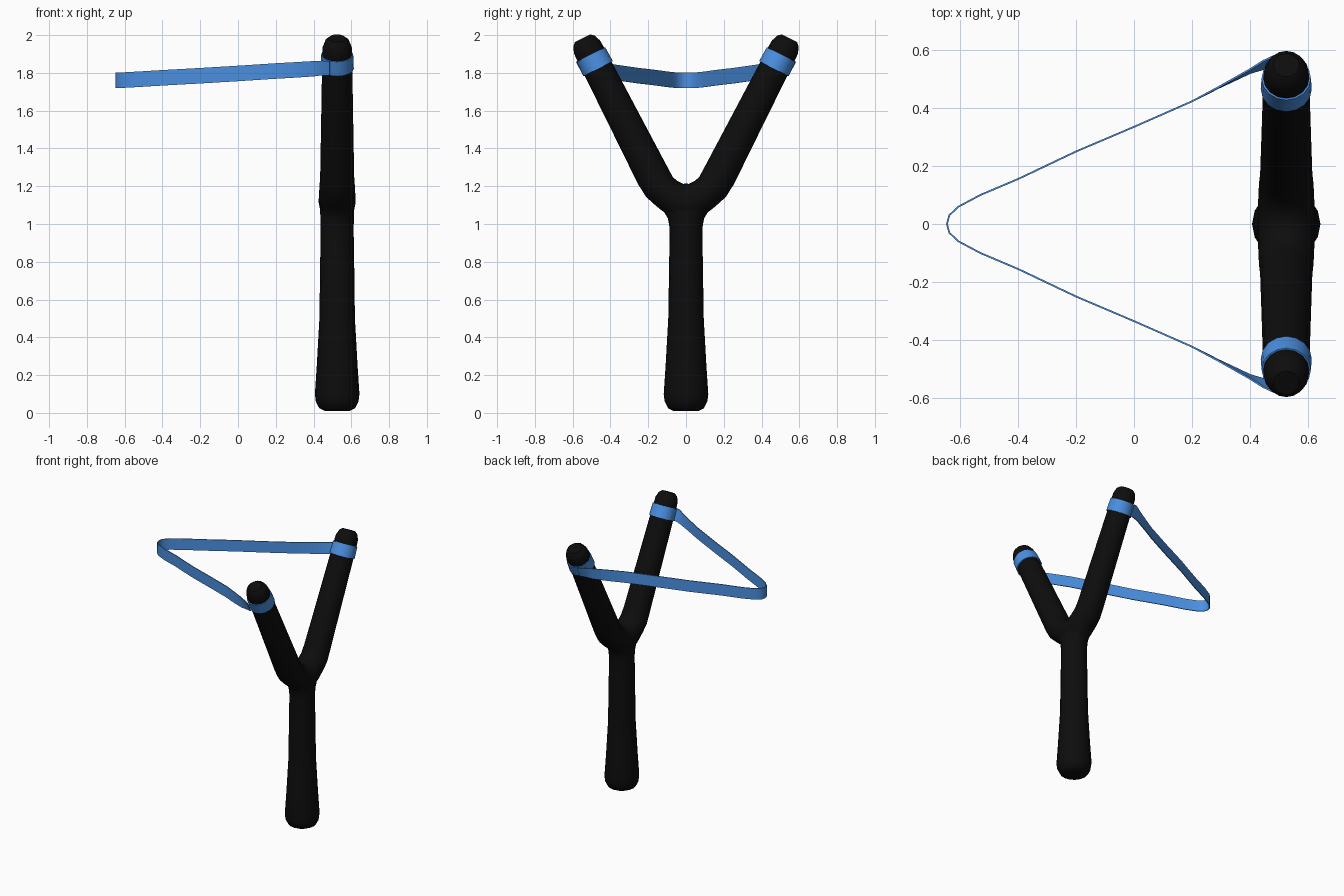
import bpy, bmesh, math
from mathutils import Vector

if "Cube" in bpy.data.objects:
    bpy.data.objects.remove(bpy.data.objects["Cube"])

X0 = 0.525          # frame plane
SIDES = 16
A = math.atan2(0.89, 0.455)   # direction of right arm in the y-z plane


def material(name, col):
    m = bpy.data.materials.new(name)
    m.diffuse_color = (*col, 1)
    m.use_nodes = True
    m.node_tree.nodes["Principled BSDF"].inputs["Base Color"].default_value = m.diffuse_color
    return m


BLACK = material("black", (0.004, 0.004, 0.004))
BLUE = material("blue", (0.07, 0.28, 0.76))


def loft(name, rings, mat, caps=True, closed=False):
    """Join equal-length closed rings of points into one skin."""
    bm = bmesh.new()
    vs = [[bm.verts.new(p) for p in r] for r in rings]
    pairs = list(zip(vs, vs[1:])) + ([(vs[-1], vs[0])] if closed else [])
    for a, b in pairs:
        n = len(a)
        for i in range(n):
            j = (i + 1) % n
            bm.faces.new((a[i], a[j], b[j], b[i]))
    if caps and not closed:
        bm.faces.new(vs[0])
        bm.faces.new(vs[-1])
    bmesh.ops.recalc_face_normals(bm, faces=bm.faces)
    me = bpy.data.meshes.new(name)
    bm.to_mesh(me)
    bm.free()
    me.materials.append(mat)
    ob = bpy.data.objects.new(name, me)
    bpy.context.collection.objects.link(ob)
    return ob


def ring(y, z, ang, rx, rn):
    """Ellipse across a path running at angle ang in the y-z plane."""
    pts = []
    for i in range(SIDES):
        t = 2 * math.pi * i / SIDES
        s = rn * math.sin(t)
        pts.append((X0 + rx * math.cos(t), y + s * math.sin(ang), z - s * math.cos(ang)))
    return pts


def smooth(ob, deg=40):
    bpy.ops.object.select_all(action='DESELECT')
    ob.select_set(True)
    bpy.context.view_layer.objects.active = ob
    bpy.ops.object.shade_smooth_by_angle(angle=math.radians(deg))


# handle: flared grip, slightly widened where it meets the fork
handle_profile = [(0.01, .065, .065), (.025, .095, .095), (.06, .113, .113), (.1, .118, .118),
                  (.25, .108, .108), (.5, .094, .094), (.8, .09, .089), (.98, .087, .087),
                  (1.03, .089, .096), (1.065, .09, .117), (1.11, .09, .13)]
frame = loft("frame", [ring(0, z, math.pi / 2, rx, ry) for z, rx, ry in handle_profile], BLACK)

# fork: one U-shaped sweep, right half mirrored to the left
half = [(.05, 1.125, math.radians(22), .098, .094), (.1, 1.16, math.radians(40), .096, .087),
        (.14, 1.195, math.radians(54), .094, .088)]
for t, r in [(.03, .09), (.35, .085), (.76, .079), (.80, .077), (.835, .064), (.852, .045)]:
    half.append((.16 + .455 * t, 1.225 + .89 * t, A, r, r))
right = [ring(*h) for h in half]
left = [ring(-y, z, -a, rx, rn) for y, z, a, rx, rn in reversed(half)]
fork = loft("fork", left + [ring(0, 1.115, 0, .098, .1)] + right, BLACK)

# weld handle and fork into one body
mod = frame.modifiers.new("join", 'BOOLEAN')
mod.operation = 'UNION'
mod.solver = 'EXACT'
mod.object = fork
bpy.context.view_layer.objects.active = frame
bpy.ops.object.modifier_apply(modifier=mod.name)
bpy.data.objects.remove(fork)
smooth(frame)

# collars: the band wrapped around each arm
for side, label in ((1, "right"), (-1, "left")):
    rings = []
    for dt, r in ((-.042, .088), (.042, .085), (.042, .079), (-.042, .079)):
        t = .713 + dt
        rings.append(ring(side * (.16 + .455 * t), 1.225 + .89 * t, side * A, r, r))
    smooth(loft(label + "_collar", rings, BLUE, closed=True))

# elastic band: thin strip, tilted with the arm at its ends, upright at the back
path = [(-.645, 0, 1.76, 0), (-.637, .03, 1.76, 0), (-.605, .06, 1.762, 0), (-.53, .1, 1.766, 0),
        (-.4, .155, 1.774, 0), (-.2, .25, 1.785, 0), (0, .335, 1.797, 0), (.2, .423, 1.81, 0),
        (.29, .47, 1.815, .03), (.4, .527, 1.822, .16), (.445, .548, 1.826, .35),
        (.485, .562, 1.824, .473)]
path = [(x, -y, z, -t) for x, y, z, t in reversed(path[1:])] + path
TH = .003
rings = []
for i, (x, y, z, t) in enumerate(path):
    a, b = path[max(i - 1, 0)], path[min(i + 1, len(path) - 1)]
    tan = Vector((b[0] - a[0], b[1] - a[1], 0)).normalized()
    n = Vector((-tan.y, tan.x, 0)) * TH
    up = Vector((0, math.sin(t), math.cos(t))) * .041
    c = Vector((x, y, z))
    rings.append([c + up + n, c + up - n, c - up - n, c - up + n])
smooth(loft("elastic_band", rings, BLUE))
